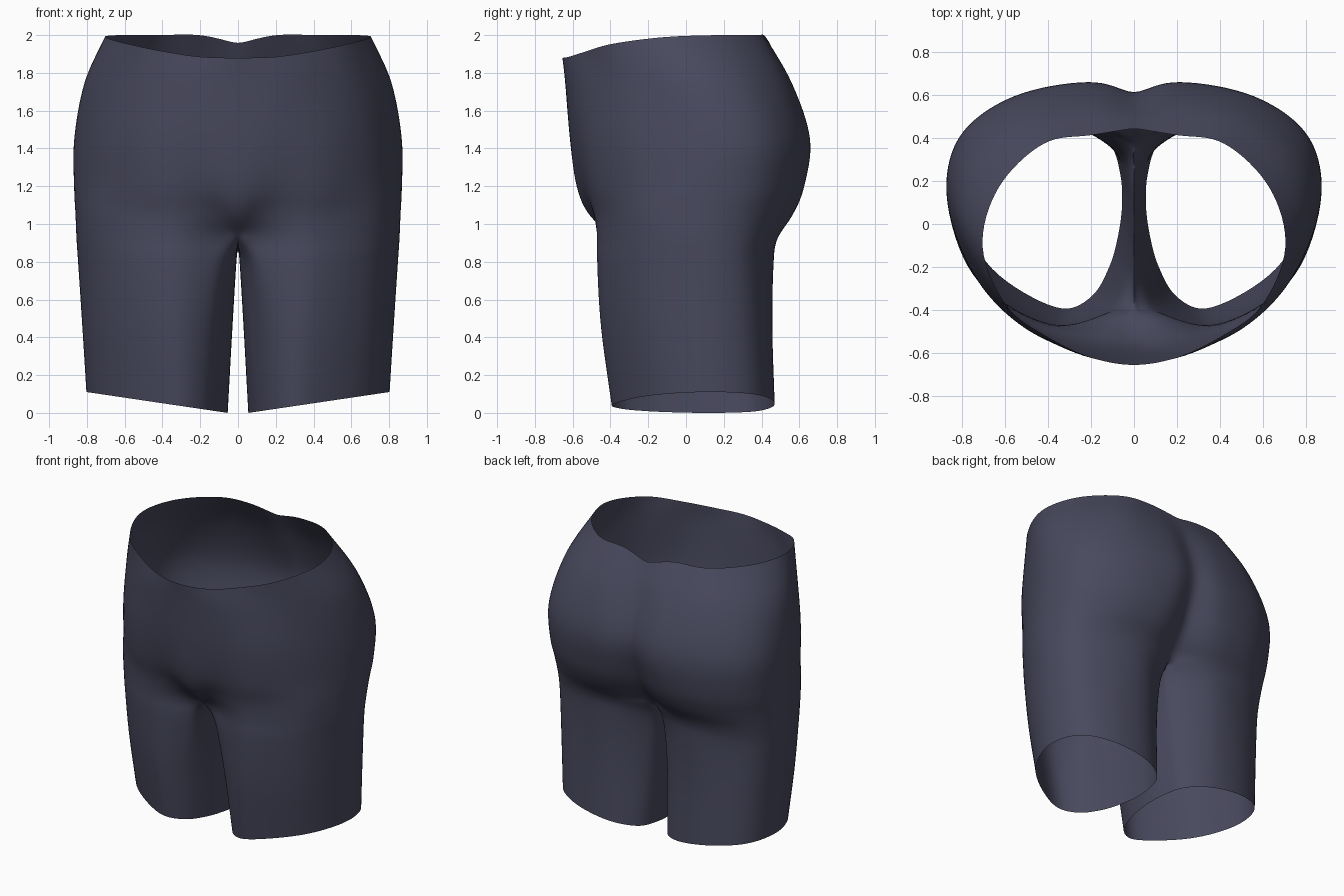
import bpy, bmesh
from mathutils import Vector

if "Cube" in bpy.data.objects:
    bpy.data.objects.remove(bpy.data.objects["Cube"])

# Half cross-sections: 9 points from front centre round the hip to back centre;
# leg sections add 3 inner-thigh points that close the loop.
LEGS = [
    (0.0, [(.115, -.20), (.20, -.34), (.36, -.39), (.66, -.21), (.80, .07), (.752, .325),
           (.56, .447), (.30, .465), (.12, .38), (.065, .24), (.055, .09), (.075, -.06)]),
    (0.45, [(.08, -.24), (.175, -.39), (.38, -.447), (.69, -.25), (.822, .06), (.77, .315),
            (.56, .435), (.29, .45), (.09, .34), (.038, .20), (.03, .05), (.042, -.10)]),
    (0.78, [(.045, -.29), (.13, -.41), (.39, -.468), (.705, -.275), (.843, .05), (.79, .305),
            (.56, .435), (.28, .457), (.05, .33), (.015, .18), (.010, 0), (.015, -.15)]),
    (0.92, [(0, -.38), (.10, -.41), (.38, -.47), (.71, -.28), (.852, .04), (.80, .315),
            (.57, .455), (.26, .477), (0, .36), (0, .18), (0, 0), (0, -.18)]),
]
TORSO = [
    (1.05, [(0, -.515), (.13, -.485), (.41, -.472), (.725, -.27), (.858, .06), (.805, .345),
            (.565, .52), (.24, .565), (0, .46)]),
    (1.20, [(0, -.58), (.20, -.548), (.47, -.482), (.73, -.26), (.865, .08), (.812, .385),
            (.56, .573), (.22, .627), (0, .54)]),
    (1.45, [(0, -.615), (.24, -.588), (.50, -.49), (.725, -.265), (.865, .10), (.81, .40),
            (.56, .59), (.21, .66), (0, .61)]),
    (1.75, [(0, -.64), (.24, -.61), (.47, -.495), (.67, -.305), (.812, .01), (.75, .30),
            (.52, .50), (.22, .56), (0, .53)]),
    (2.00, [(0, -.655), (.20, -.62), (.40, -.525), (.59, -.385), (.705, -.11), (.63, .17),
            (.42, .375), (.2, .412), (0, .445)]),
]
WAIST_Z = [1.88, 1.885, 1.915, 1.955, 1.99, 2.0, 2.0, 2.0, 1.955]
STEPS = 4


def catmull(pts, before, after, closed=False):
    """Smooth curve through pts, given the ghost points beyond each end."""
    p = [before] + pts + ([pts[0]] if closed else []) + [after]
    out = []
    for i in range(1, len(p) - 2):
        a, b, c, d = p[i - 1:i + 3]
        for s in range(STEPS):
            t = s / STEPS
            out.append(.5 * (2 * b + (c - a) * t + (2 * a - 5 * b + 4 * c - d) * t * t
                             + (3 * b - a - 3 * c + d) * t ** 3))
    return out if closed else out + [p[-2]]


# Vertical curves, hem to waist (outer) and hem to crotch (inner thigh)
columns = []
for k in range(12):
    pts = [Vector((l[k][0], l[k][1], z)) for z, l in LEGS]
    pts[0].z = .148 * max(pts[0].x - .055, 0)
    if k > 8:
        pts[-1].z = .885 if k == 10 else .895
    else:
        pts += [Vector((l[k][0], l[k][1], z)) for z, l in TORSO]
        pts[-1].z = WAIST_Z[k]
    columns.append(catmull(pts, 2 * pts[0] - pts[1], 2 * pts[-1] - pts[-2]))

crotch = (len(LEGS) - 1) * STEPS
for k in (0, 8):
    for v in columns[k][crotch:]:
        v.x = 0
flip = Vector((-1, 1, 1))

bm = bmesh.new()
rings = []
for r in range(len(columns[0])):
    if r <= crotch:
        pts = [c[r] for c in columns]
        ring = catmull(pts, pts[-1], pts[1], closed=True)
    else:
        pts = [c[r] for c in columns[:9]]
        ring = catmull(pts, pts[1] * flip, 2 * pts[-1] - pts[-2])
    for v in ring:
        v.x = max(v.x, 0)
    if r == crotch:
        for v in ring[8 * STEPS:]:
            v.x = 0
    rings.append([bm.verts.new(v) for v in ring])

# Leg tube below the crotch, open hip shell above
for r in range(len(rings) - 1):
    a, b = rings[r], rings[r + 1]
    n = len(a) if r < crotch else 8 * STEPS
    for i in range(n):
        j = (i + 1) % len(a)
        bm.faces.new((a[i], a[j], b[j], b[i]))

# Mirror to the other side and weld the centre seam
geom = bm.verts[:] + bm.edges[:] + bm.faces[:]
copy = bmesh.ops.duplicate(bm, geom=geom)["geom"]
for v in copy:
    if isinstance(v, bmesh.types.BMVert):
        v.co.x *= -1
bmesh.ops.remove_doubles(bm, verts=[v for v in bm.verts if abs(v.co.x) < 1e-5], dist=1e-4)
bmesh.ops.recalc_face_normals(bm, faces=bm.faces[:])
side = max(bm.faces, key=lambda f: f.calc_center_median().x)
if side.normal.x < 0:
    bmesh.ops.reverse_faces(bm, faces=bm.faces[:])
for f in bm.faces:
    f.smooth = True

mesh = bpy.data.meshes.new("shorts")
bm.to_mesh(mesh)
bm.free()
shorts = bpy.data.objects.new("shorts", mesh)
bpy.context.collection.objects.link(shorts)
sub = shorts.modifiers.new("smooth", "SUBSURF")
sub.levels = sub.render_levels = 1

cloth = bpy.data.materials.new("dark slate cloth")
cloth.diffuse_color = (.066, .067, .112, 1)
cloth.use_nodes = True
cloth.node_tree.nodes["Principled BSDF"].inputs["Base Color"].default_value = cloth.diffuse_color
mesh.materials.append(cloth)
